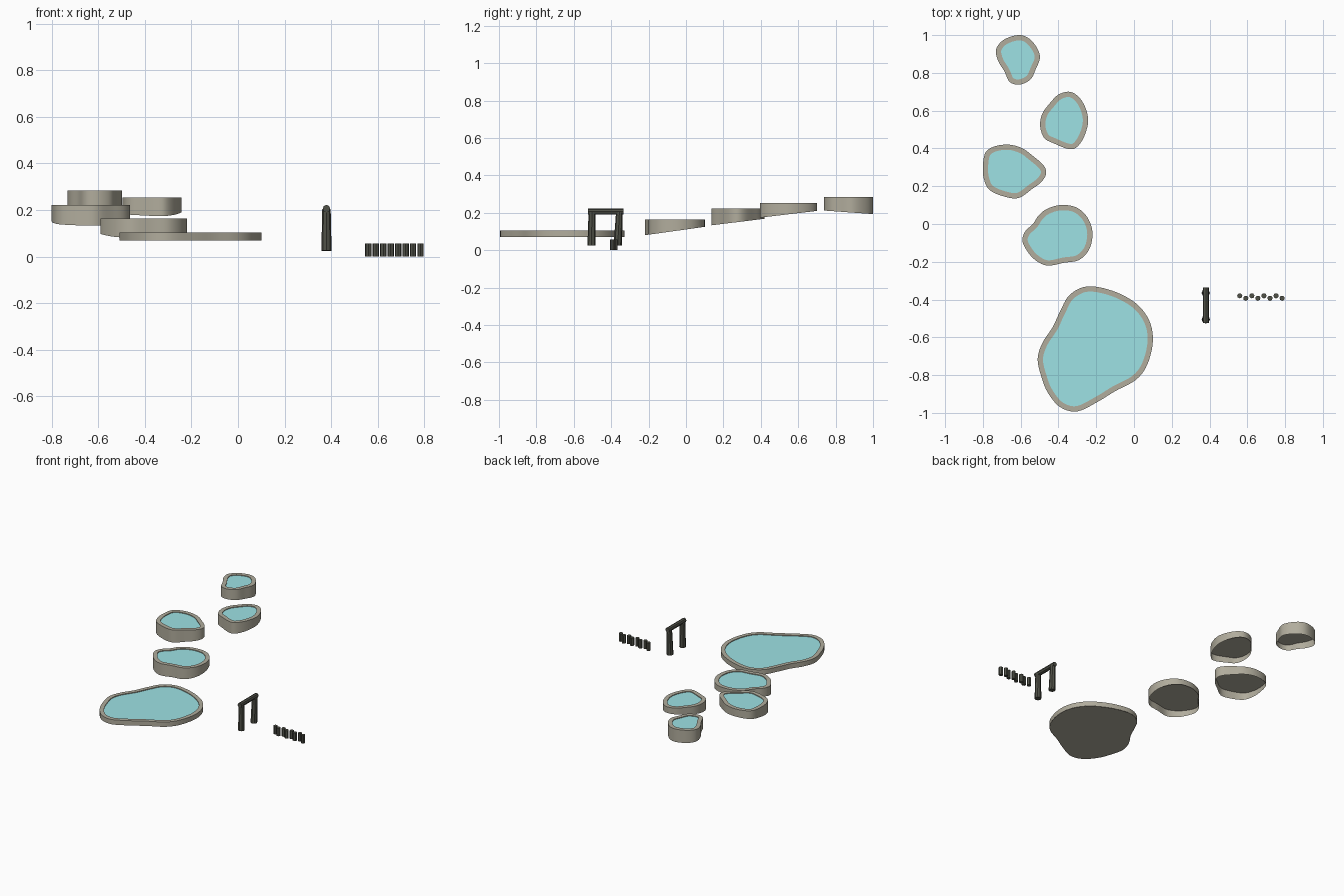
import bpy, bmesh, math
from mathutils import Vector

cube = bpy.data.objects.get("Cube")
if cube:
    bpy.data.objects.remove(cube, do_unlink=True)


def material(name, rgb):
    m = bpy.data.materials.new(name)
    m.use_nodes = True
    m.diffuse_color = (*rgb, 1)
    bsdf = next(n for n in m.node_tree.nodes if n.type == 'BSDF_PRINCIPLED')
    bsdf.inputs["Base Color"].default_value = (*rgb, 1)
    bsdf.inputs["Roughness"].default_value = 0.8
    return m


stone = material("warm grey stone", (0.44, 0.415, 0.335))
water_blue = material("pale teal water", (0.34, 0.76, 0.78))
timber = material("weathered dark timber", (0.08, 0.082, 0.064))


def add_object(name, bm, mat, smooth=True):
    mesh = bpy.data.meshes.new(name)
    bm.to_mesh(mesh)
    bm.free()
    mesh.materials.append(mat)
    ob = bpy.data.objects.new(name, mesh)
    bpy.context.collection.objects.link(ob)
    if smooth:
        bpy.ops.object.select_all(action='DESELECT')
        ob.select_set(True)
        bpy.context.view_layer.objects.active = ob
        bpy.ops.object.shade_smooth_by_angle(angle=math.radians(35))
    return ob


def smooth_loop(points, steps=5):
    """Closed Catmull-Rom loop through the given points."""
    pts = [Vector(p) for p in points]
    n, out = len(pts), []
    for i in range(n):
        a, b, c, d = (pts[(i + k) % n] for k in (-1, 0, 1, 2))
        for s in range(steps):
            t = s / steps
            out.append(0.5 * (2 * b + (c - a) * t + (2 * a - 5 * b + 4 * c - d) * t ** 2
                              + (3 * b - a - 3 * c + d) * t ** 3))
    return out


def inset(loop, width):
    """Move a clockwise loop inwards along its normals."""
    n, out = len(loop), []
    for i, p in enumerate(loop):
        t = (loop[(i + 1) % n] - loop[i - 1]).normalized()
        out.append(p + Vector((t.y, -t.x)) * width)
    return out


def disc(name, loop, z, mat, face_up):
    bm = bmesh.new()
    order = reversed(loop) if face_up else loop
    bm.faces.new([bm.verts.new((p.x, p.y, z)) for p in order])
    bmesh.ops.triangulate(bm, faces=bm.faces[:])
    add_object(name, bm, mat, smooth=False)


def pool(name, points, top, front_base, back_base):
    """Thin stone skirt with a sloping foot, a flat rim, a bed and a water sheet."""
    outer = smooth_loop(points)
    inner = inset(outer, 0.028)
    ys = [p.y for p in outer]
    low, span = min(ys), max(ys) - min(ys)
    bed_z = top - 0.034
    feet = [front_base + (back_base - front_base) * (p.y - low) / span for p in outer]

    bm = bmesh.new()
    rings = [[bm.verts.new((p.x, p.y, z)) for p, z in zip(outer, feet)]]
    for loop, z in ((outer, top), (inner, top), (inner, bed_z)):
        rings.append([bm.verts.new((p.x, p.y, z)) for p in loop])
    n = len(outer)
    for a, b in zip(rings, rings[1:]):
        for i in range(n):
            j = (i + 1) % n
            bm.faces.new((a[j], a[i], b[i], b[j]))
    add_object(name + "_stone_rim", bm, stone)
    disc(name + "_bed", inset(outer, 0.001), bed_z, stone, False)
    disc(name + "_water", inset(outer, 0.027), top - 0.005, water_blue, True)


# Cascade of pools, from the large front one up to the small back one
pool("large_pool", [
    (-.245, -.33), (-.11, -.355), (.01, -.42), (.08, -.51), (.1, -.62), (.07, -.745),
    (.01, -.825), (-.1, -.885), (-.19, -.94), (-.3, -.992), (-.39, -.97), (-.455, -.895),
    (-.49, -.81), (-.51, -.715), (-.485, -.63), (-.43, -.545), (-.39, -.46), (-.34, -.375)],
    .104, .07, .07)
pool("second_pool", [
    (-.39, .1), (-.31, .09), (-.25, .04), (-.22, -.04), (-.235, -.13), (-.29, -.19),
    (-.37, -.205), (-.46, -.22), (-.53, -.185), (-.577, -.125), (-.591, -.08), (-.573, -.035),
    (-.535, .0), (-.505, .045), (-.46, .08)], .164, .08, .125)
pool("third_pool", [
    (-.66, .42), (-.59, .4), (-.535, .36), (-.48, .312), (-.465, .27), (-.488, .225),
    (-.54, .185), (-.61, .138), (-.685, .145), (-.765, .18), (-.795, .24), (-.8, .31),
    (-.785, .38), (-.735, .412)], .222, .133, .168)
pool("fourth_pool", [
    (-.34, .7), (-.29, .67), (-.255, .61), (-.243, .54), (-.265, .46), (-.305, .405),
    (-.35, .398), (-.42, .425), (-.475, .455), (-.497, .52), (-.485, .585), (-.445, .64),
    (-.4, .685)], .253, .174, .21)
pool("top_pool", [
    (-.615, 1), (-.56, .985), (-.515, .935), (-.498, .88), (-.52, .82), (-.548, .765),
    (-.605, .738), (-.658, .752), (-.687, .81), (-.72, .865), (-.73, .925), (-.69, .975)],
    .284, .212, .193)


def log(name, start, end, r1, r2, sides=8):
    """Tapered log between two points."""
    a, b = Vector(start), Vector(end)
    axis = b - a
    bm = bmesh.new()
    bmesh.ops.create_cone(bm, cap_ends=True, segments=sides, radius1=r1, radius2=r2,
                          depth=axis.length)
    bmesh.ops.rotate(bm, verts=bm.verts, matrix=axis.to_track_quat('Z', 'Y').to_matrix())
    bmesh.ops.translate(bm, verts=bm.verts, vec=(a + b) / 2)
    add_object(name, bm, timber, smooth=False)


# Timber gate
gate_x = .38
log("gate_front_post", (gate_x, -.505, .025), (gate_x, -.503, .205), .022, .018)
log("gate_back_post", (gate_x, -.365, .025), (gate_x, -.356, .205), .022, .018)
log("gate_beam", (gate_x, -.525, .206), (gate_x, -.335, .206), .016, .016)

# Row of staggered stakes
for i in range(8):
    x, y = .56 + i * .032, -.38 - .013 * (i % 2)
    log(f"stake_{i + 1}", (x, y, 0), (x, y, .056), .014, .014, 7)
